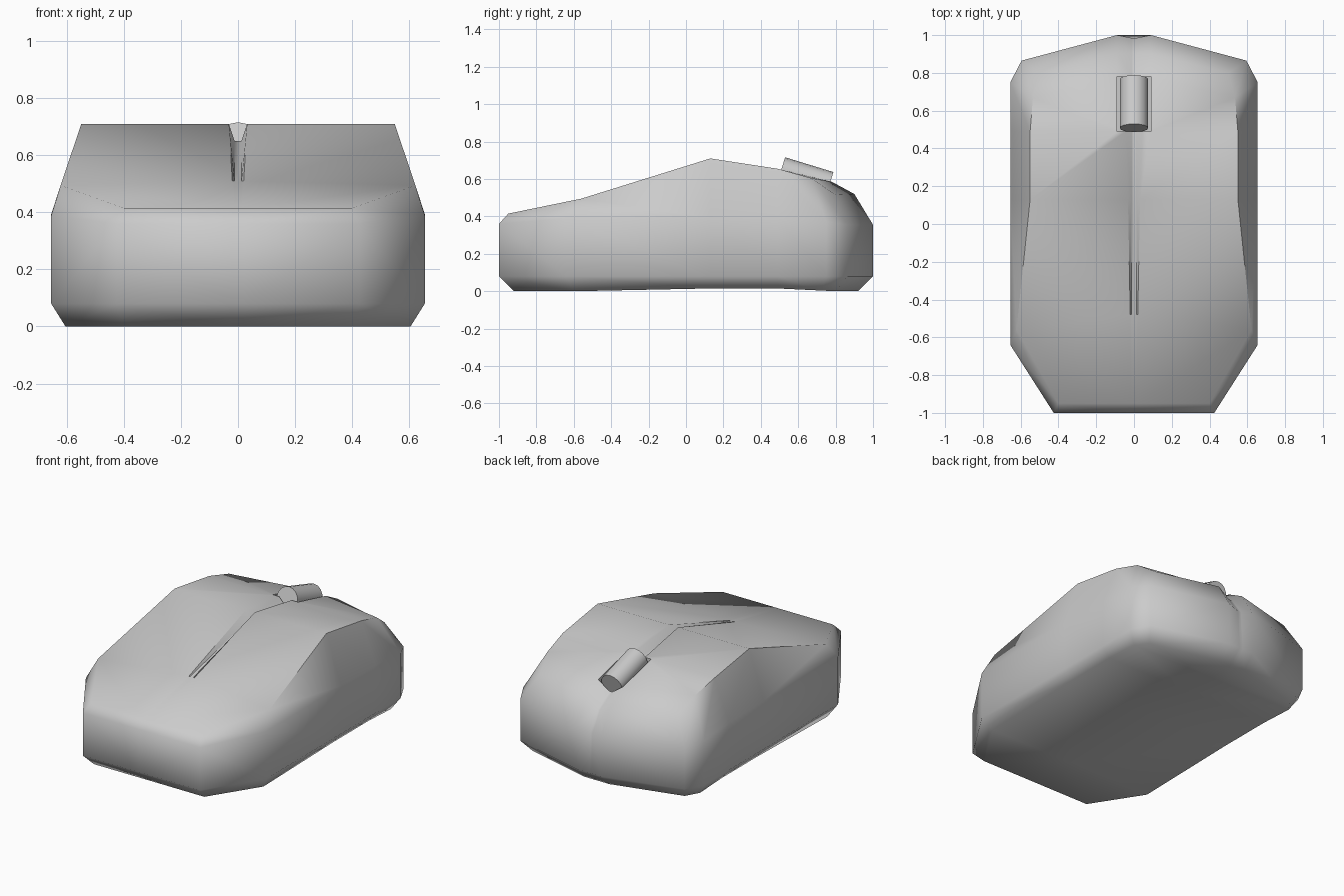
import bpy, bmesh, math
from mathutils import Vector

if "Cube" in bpy.data.objects:
    bpy.data.objects.remove(bpy.data.objects["Cube"])

# Lengthwise profile: bottom back, over the top, to bottom front (y, z)
PROFILE = [(-.92, 0), (-1, .08), (-1, .36), (-.95, .415), (-.48, .51), (.13, .71),
           (.49, .655), (.78, .585), (.9, .52), (1, .355), (1, .08), (.92, 0)]
# Groove floor overrides and groove edge half-widths per station
FLOOR = {5: (.13, .65), 6: (.49, .62), 7: (.78, .53), 8: (.9, .46), 9: (.985, .34)}
EDGE_X = [.02, .02, .02, .02, .02, .032, .045, .09, .09, .09, .09, .09]
# Outer line of the top shell and end walls
OUTER = [(.40, -.92, 0), (.425, -1, .08), (.425, -1, .36), (.40, -.95, .415),
         (.622, -.56, .495), (.55, .13, .71), (.55, .49, .655), (.535, .67, .605),
         (.50, .80, .515), (.595, .865, .355), (.595, .865, .08), (.55, .80, 0)]
# Side wall stations: y, upper z, bottom y, bottom z
SIDE = [(-.64, .39, -.60, 0), (.13, .395, .13, .015), (.49, .39, .49, .015), (.75, .37, .72, .004)]


def activate(ob):
    bpy.ops.object.select_all(action='DESELECT')
    ob.select_set(True)
    bpy.context.view_layer.objects.active = ob


def build_half_body():
    bm = bmesh.new()
    V = lambda x, y, z: bm.verts.new((x, y, z))
    floor = [FLOOR.get(i, p) for i, p in enumerate(PROFILE)]
    cols = [[V(x, *p) for p in floor] for x in (0, .012)]
    cols.append([V(x, *p) for x, p in zip(EDGE_X, PROFILE)])
    cols.append([V(*p) for p in OUTER])
    # top shell with end walls
    for a, b in zip(cols, cols[1:]):
        for i in range(len(PROFILE) - 1):
            bm.faces.new((a[i], b[i], b[i + 1], a[i + 1]))
    # side walls
    o = cols[-1]
    side = []
    for k, (y, zu, yb, zb) in enumerate(SIDE):
        side.append([o[4 + k], V(.655, y, zu), V(.655, y, .08), V(.605, yb, zb)])
    rows = [[o[i] for i in (3, 2, 1, 0)]] + side + [o[8:12]]
    for a, b in zip(rows, rows[1:]):
        for i in range(3):
            bm.faces.new((a[i], b[i], b[i + 1], a[i + 1]))
    # underside
    mid = [V(0, s[2], s[3]) for s in SIDE]
    for i in range(3):
        bm.faces.new((mid[i], mid[i + 1], side[i + 1][3], side[i][3]))
    bm.faces.new([mid[0], side[0][3]] + [c[0] for c in reversed(cols)])
    bm.faces.new([mid[3], side[3][3]] + [c[-1] for c in reversed(cols)])
    bmesh.ops.recalc_face_normals(bm, faces=bm.faces)
    # make sure the underside faces down
    bm.faces.ensure_lookup_table()
    bm.normal_update()
    if bm.faces[-1].normal.z > 0:
        bmesh.ops.reverse_faces(bm, faces=bm.faces)
    me = bpy.data.meshes.new("mouse_body")
    bm.to_mesh(me)
    bm.free()
    ob = bpy.data.objects.new("mouse_body", me)
    bpy.context.collection.objects.link(ob)
    return ob


body = build_half_body()

# Slot cutter for the wheel
bpy.ops.mesh.primitive_cube_add(size=1, location=(0, .635, .7))
slot = bpy.context.object
slot.name = "wheel_slot_cutter"
slot.scale = (.18, .29, .4)
slot.hide_render = True

# Mirror the body and cut the slot
activate(body)
mirror = body.modifiers.new("mirror", 'MIRROR')
mirror.merge_threshold = .0005
cut = body.modifiers.new("slot", 'BOOLEAN')
cut.operation = 'DIFFERENCE'
cut.solver = 'EXACT'
cut.object = slot
for m in ("mirror", "slot"):
    bpy.ops.object.modifier_apply(modifier=m)
bpy.data.objects.remove(slot)
bpy.ops.object.shade_smooth_by_angle(angle=math.radians(61))

# Rounded wheel bar, tilted along the front slope
bpy.ops.mesh.primitive_cylinder_add(vertices=16, radius=.075, depth=.27,
                                    location=(0, .637, .605))
wheel = bpy.context.object
wheel.name = "scroll_wheel"
axis = Vector((0, math.cos(math.radians(17)), -math.sin(math.radians(17))))
wheel.rotation_euler = axis.to_track_quat('Z', 'X').to_euler()
activate(wheel)
bpy.ops.object.shade_smooth_by_angle(angle=math.radians(40))
